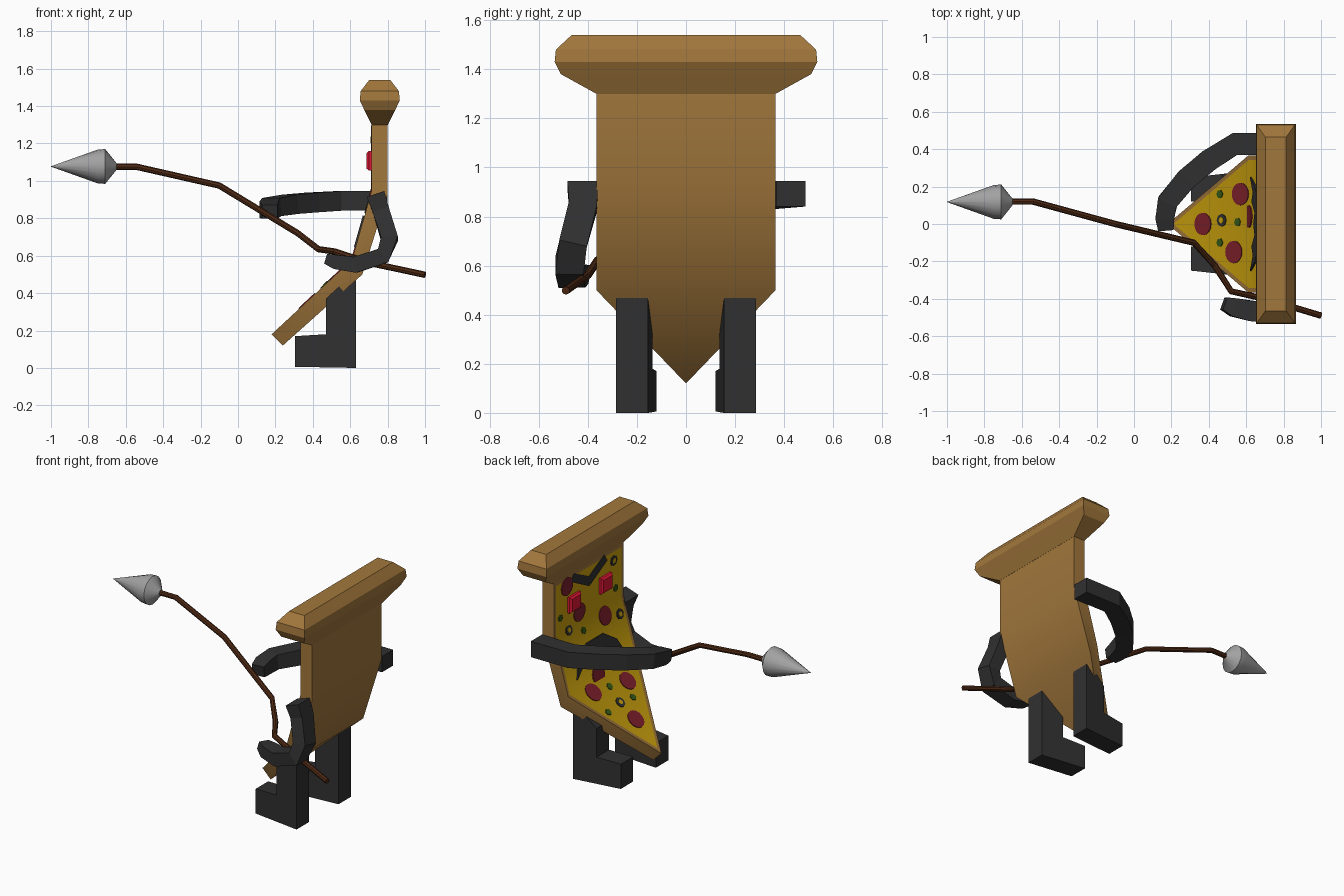
import bpy, bmesh, math
from mathutils import Vector

if "Cube" in bpy.data.objects:
    bpy.data.objects.remove(bpy.data.objects["Cube"])


def material(name, r, g, b):
    m = bpy.data.materials.new(name)
    m.diffuse_color = (r, g, b, 1)
    m.use_nodes = True
    m.node_tree.nodes["Principled BSDF"].inputs["Base Color"].default_value = m.diffuse_color
    return m


CRUST = material("baked brown", .36, .185, .045)
CHEESE = material("cheese yellow", .60, .36, .004)
MEAT = material("sausage red", .20, .014, .024)
RED = material("bright red", .75, .008, .035)
DARK = material("charcoal", .03, .03, .03)
GREY = material("steel grey", .36, .36, .36)
WOOD = material("dark wood", .075, .022, .007)
GREEN = material("pepper green", .035, .10, .008)


def finish(name, bm, *mats, smooth=None):
    bmesh.ops.recalc_face_normals(bm, faces=bm.faces[:])
    me = bpy.data.meshes.new(name)
    bm.to_mesh(me)
    bm.free()
    for m in mats:
        me.materials.append(m)
    ob = bpy.data.objects.new(name, me)
    bpy.context.collection.objects.link(ob)
    if smooth:
        bpy.context.view_layer.objects.active = ob
        ob.select_set(True)
        bpy.ops.object.shade_smooth_by_angle(angle=math.radians(smooth))
        ob.select_set(False)
    return ob


def loft(name, rings, mat, smooth=None):
    """Skin equal-length rings of points and cap both ends."""
    bm = bmesh.new()
    vs = [[bm.verts.new(p) for p in r] for r in rings]
    n = len(vs[0])
    for a, b in zip(vs, vs[1:]):
        for i in range(n):
            bm.faces.new((a[i], a[(i + 1) % n], b[(i + 1) % n], b[i]))
    bm.faces.new(vs[0])
    bm.faces.new(vs[-1])
    return finish(name, bm, mat, smooth=smooth)


def sweep(name, path, section, ref, mat, scale=None, smooth=None):
    """Carry a cross-section along a path, mitred at each bend."""
    path = [Vector(p) for p in path]
    rings = []
    for i, p in enumerate(path):
        t = (path[min(i + 1, len(path) - 1)] - path[max(i - 1, 0)]).normalized()
        side = t.cross(Vector(ref)).normalized()
        up = side.cross(t)
        k = scale[i] if scale else 1
        rings.append([p + side * a * k + up * b * k for a, b in section])
    return loft(name, rings, mat, smooth)


def rect(w, h):
    return [(-w / 2, -h / 2), (w / 2, -h / 2), (w / 2, h / 2), (-w / 2, h / 2)]


def disc(r, n, turn=0):
    return [(r * math.cos(turn + math.tau * i / n), r * math.sin(turn + math.tau * i / n)) for i in range(n)]


# Bent slice: front and back lines in x, z with half width
FRONT = [(.715, 1.30), (.715, .95), (.61, .58), (.18, .18)]
BACK = [(.80, 1.30), (.80, .93), (.665, .50), (.24, .12)]
bm = bmesh.new()
rows = []
for line in (FRONT, BACK):
    left = [bm.verts.new((x, .365, z)) for x, z in line[:3]]
    right = [bm.verts.new((x, -.365, z)) for x, z in line[:3]]
    tip = bm.verts.new((line[3][0], 0, line[3][1]))
    rows.append((left + [tip], right + [tip]))
front_faces = []
for k, (l, r) in enumerate(rows):
    fs = [bm.faces.new((l[i], l[i + 1], r[i + 1], r[i])) for i in range(2)]
    fs.append(bm.faces.new((l[2], l[3], r[2])))
    if k == 0:
        front_faces = fs
for s in range(2):
    a, b = rows[0][s], rows[1][s]
    for i in range(3):
        bm.faces.new((a[i], a[i + 1], b[i + 1], b[i]))
bm.faces.new((rows[0][0][0], rows[0][1][0], rows[1][1][0], rows[1][0][0]))
bmesh.ops.recalc_face_normals(bm, faces=bm.faces[:])
bmesh.ops.inset_region(bm, faces=front_faces, thickness=.022, use_even_offset=True)
for f in front_faces:
    f.material_index = 1
finish("slice", bm, CRUST, CHEESE, smooth=40)

# Thick end crust
levels = [(1.30, .043, .365), (1.38, .083, .51), (1.43, .107, .535), (1.48, .102, .53), (1.54, .056, .465)]
loft("end_crust", [[(.758 + a * hx, b * hy, z) for a, b in ((-1, -1), (1, -1), (1, 1), (-1, 1))]
                   for z, hx, hy in levels], CRUST)


# Toppings and face: plates lying on the front surface
def plate(name, y, z, outline, mat, lift=.005):
    i = 0 if z >= .95 else 1 if z >= .58 else 2
    (x0, z0), (x1, z1) = FRONT[i], FRONT[i + 1]
    along = Vector((x0 - x1, 0, z0 - z1)).normalized()
    out = Vector((-along.z, 0, along.x))
    c = Vector((x0 + (x1 - x0) * (z - z0) / (z1 - z0), y, z))
    ring = [c + Vector((0, a, 0)) + along * b for a, b in outline]
    return loft(name, [[p - out * .001 for p in ring], [p + out * lift for p in ring]], mat)


def tip_z(x):
    return .18 + (x - .18) * .93


for y, z in [(.23, 1.235), (.10, 1.015), (-.15, .90), (.04, .60), (0, tip_z(.37)),
             (.16, tip_z(.57)), (-.15, tip_z(.535))]:
    plate("sausage_disc", y, z, disc(.06, 16), MEAT)
for y, z in [(.216, .94), (-.26, 1.22), (-.29, .86), (.02, tip_z(.47))]:
    plate("olive_ring", y, z, disc(.034, 8), DARK)
    plate("olive_hole", y, z, disc(.017, 8), CHEESE, .007)
for y, z in [(.30, 1.05), (.08, .89), (-.28, 1.03), (.16, tip_z(.46)), (.01, tip_z(.555)), (-.10, tip_z(.46))]:
    plate("green_bit", y, z, disc(.023, 6, .4), GREEN)
plate("brow", 0, 1.15, [(0, 0), (.19, .10), (.16, .145), (0, .065), (-.16, .145), (-.19, .10)], DARK)
plate("mouth", 0, .74, [(-.25, -.10), (-.20, .0), (-.09, .075), (.09, .075), (.20, .0), (.25, -.10),
                        (.17, -.045), (.12, -.07), (.06, -.01), (0, -.035), (-.06, -.01), (-.12, -.07),
                        (-.17, -.045)], DARK, .009)
for s in (-1, 1):
    loft("eye", [[(x, s * .165 + a * k, 1.107 + b * k) for a, b in rect(.115, .105)]
                 for x, k in ((.72, 1), (.70, 1), (.688, .8))], RED)

# Legs with toes turned slightly in
LEG = [(.305, .006), (.63, 0), (.63, .52), (.47, .37), (.47, .18), (.305, .17)]
for s in (-1, 1):
    loft("leg", [[(x, s * (y - (.63 - x) * .11), z) for x, z in LEG] for y in (.155, .285)], DARK)

# Arms
sweep("forward_arm", [(.80, .428, .893), (.54, .428, .893), (.40, .34, .885), (.28, .24, .875),
                      (.18, .12, .86), (.165, .03, .845), (.17, -.03, .835)],
      rect(.118, .105), (0, 0, 1), DARK, [1, 1, 1, .98, .93, .85, .7])
sweep("bent_arm", [(.735, -.42, .93), (.765, -.42, .84), (.81, -.46, .69), (.775, -.475, .60),
                   (.63, -.465, .552), (.53, -.445, .565), (.48, -.425, .58)],
      rect(.09, .115), (0, 1, 0), DARK, [1.1, 1, 1, 1, .95, .85, .6])

# Spear: crooked shaft and pointed head
sweep("spear_shaft", [(-.67, .12, 1.075), (-.54, .12, 1.075), (-.10, 0, .975), (.32, -.10, .72),
                      (.43, -.22, .635), (.52, -.36, .622), (.70, -.40, .562), (1, -.49, .498)],
      disc(.017, 8), (0, 0, 1), WOOD)
sweep("spear_head", [(-1, .118, 1.077), (-.75, .118, 1.077), (-.71, .118, 1.077), (-.65, .118, 1.077)],
      disc(.093, 16), (0, 0, 1), GREY, [.01, .97, 1, .2], smooth=30)
